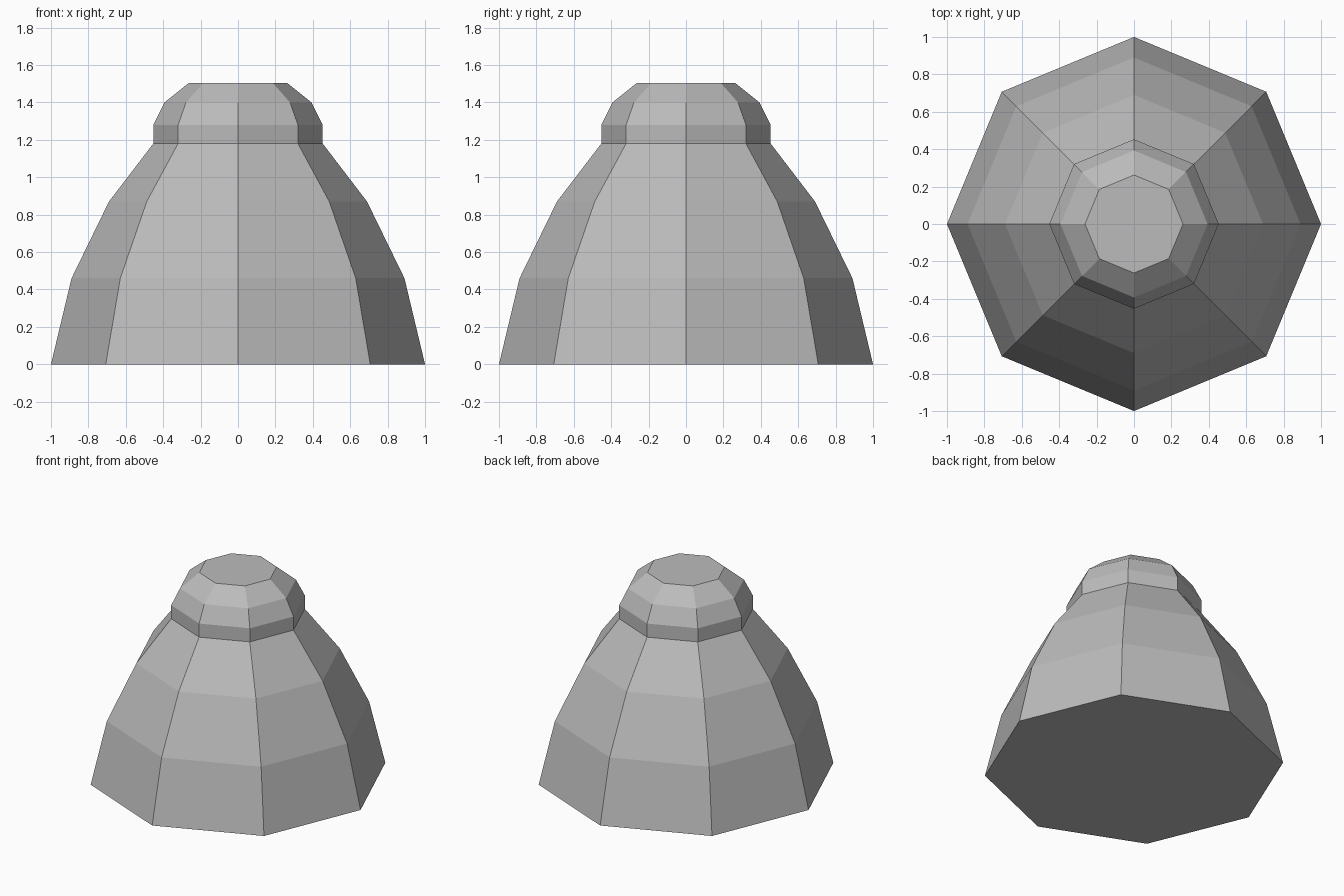
import bpy
import bmesh
from math import cos, sin, tau

SIDES = 8

cube = bpy.data.objects.get("Cube")
if cube:
    bpy.data.objects.remove(cube, do_unlink=True)

# Single stone grey
grey = bpy.data.materials.new("stone_grey")
grey.use_nodes = True
colour = (0.5, 0.5, 0.5, 1)
grey.diffuse_color = colour
grey.node_tree.nodes["Principled BSDF"].inputs["Base Color"].default_value = colour


def lathe(name, profile):
    """Closed faceted solid from (radius, height) pairs, bottom to top."""
    bm = bmesh.new()
    rings = [[bm.verts.new((r * cos(tau * i / SIDES), r * sin(tau * i / SIDES), z))
              for i in range(SIDES)] for r, z in profile]
    for low, high in zip(rings, rings[1:]):
        for i in range(SIDES):
            j = (i + 1) % SIDES
            bm.faces.new((low[i], low[j], high[j], high[i]))
    bm.faces.new(rings[0][::-1])
    bm.faces.new(rings[-1])
    mesh = bpy.data.meshes.new(name)
    bm.to_mesh(mesh)
    bm.free()
    mesh.materials.append(grey)
    obj = bpy.data.objects.new(name, mesh)
    bpy.context.collection.objects.link(obj)
    return obj


# Flared body, upright collar and flat-topped cap as one shell
lathe("domed_body", [
    (1, 0), (0.89, 0.46), (0.69, 0.87), (0.453, 1.18),
    (0.453, 1.28), (0.393, 1.4), (0.262, 1.505),
])
